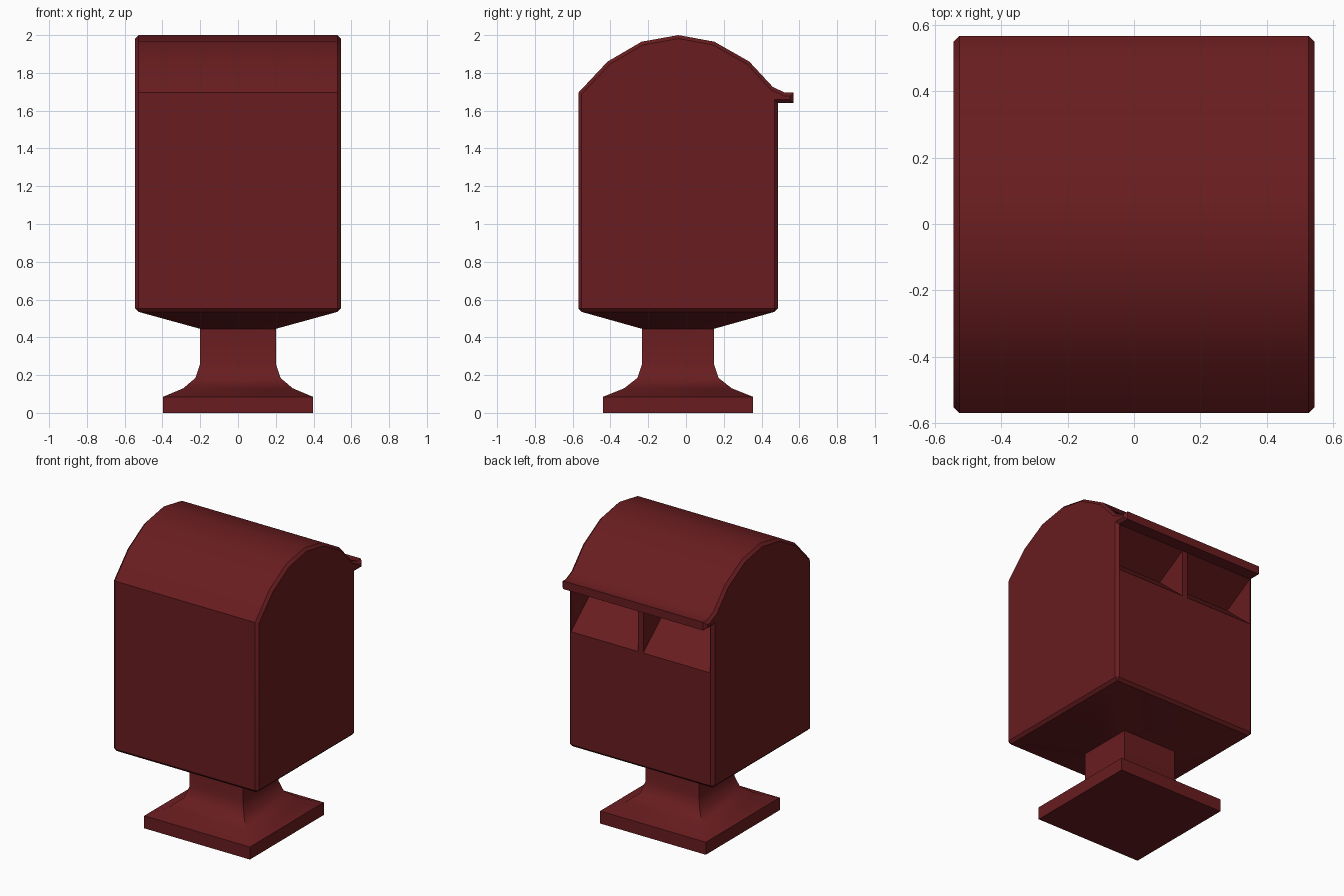
import bpy, bmesh

if "Cube" in bpy.data.objects:
    bpy.data.objects.remove(bpy.data.objects["Cube"])

CY = -0.0425  # centre of the body and stand in y

red = bpy.data.materials.new("dark_red")
red.diffuse_color = (0.14, 0.012, 0.014, 1)
red.use_nodes = True
red.node_tree.nodes["Principled BSDF"].inputs["Base Color"].default_value = red.diffuse_color


def make(name, bm):
    bmesh.ops.recalc_face_normals(bm, faces=bm.faces)
    me = bpy.data.meshes.new(name)
    bm.to_mesh(me)
    bm.free()
    ob = bpy.data.objects.new(name, me)
    bpy.context.collection.objects.link(ob)
    me.materials.append(red)
    return ob


def prism(profile, x0, x1):
    bm = bmesh.new()
    a = [bm.verts.new((x0, y, z)) for y, z in profile]
    b = [bm.verts.new((x1, y, z)) for y, z in profile]
    bm.faces.new(a)
    bm.faces.new(b[::-1])
    n = len(profile)
    for i in range(n):
        j = (i + 1) % n
        bm.faces.new((a[i], b[i], b[j], a[j]))
    bmesh.ops.recalc_face_normals(bm, faces=bm.faces)
    return bm


def activate(ob):
    bpy.ops.object.select_all(action='DESELECT')
    ob.select_set(True)
    bpy.context.view_layer.objects.active = ob


def smooth(ob):
    activate(ob)
    bpy.ops.object.shade_smooth_by_angle(angle=0.6)


# Body: side profile with arched roof and projecting rear lip
HX, BOTTOM = 0.545, 0.535
profile = [(-0.57, BOTTOM), (-0.57, 1.695), (-0.415, 1.86), (-0.235, 1.965),
           (-0.04, 2.0), (0.15, 1.965), (0.335, 1.86), (0.46, 1.725),
           (0.525, 1.695), (0.568, 1.695), (0.568, 1.64), (0.487, 1.64),
           (0.487, BOTTOM)]
bm = prism(profile, -HX, HX)
edges = []
for e in bm.edges:
    p, q = (v.co for v in e.verts)
    if p.x * q.x > 0 or (p.z < 0.54 and q.z < 0.54):
        edges.append(e)
bmesh.ops.bevel(bm, geom=edges, offset=0.018, segments=1, affect='EDGES')
body = make("body", bm)

# Two wedge-shaped letter slots under the lip
slot = [(0.51, 1.298), (0.487, 1.32), (0.27, 1.51), (0.487, 1.638), (0.51, 1.638)]
for x0, x1 in ((-0.522, -0.02), (0.02, 0.522)):
    cutter = make("slot_cutter", prism(slot, x0, x1))
    cutter.hide_render = True
    mod = body.modifiers.new("slot", 'BOOLEAN')
    mod.operation = 'DIFFERENCE'
    mod.solver = 'EXACT'
    mod.object = cutter
    activate(body)
    bpy.ops.object.modifier_apply(modifier=mod.name)
    bpy.data.objects.remove(cutter)
smooth(body)

# Stand: square rings from the foot up to the underside of the body
rings = [(0.397, 0.397, 0), (0.397, 0.397, 0.085), (0.29, 0.285, 0.13),
         (0.225, 0.215, 0.185), (0.2, 0.19, 0.26), (0.2, 0.19, 0.445),
         (HX - 0.018, 0.511, BOTTOM)]
bm = bmesh.new()
loops = [[bm.verts.new((sx * hx, CY + sy * hy, z))
          for sx, sy in ((-1, -1), (1, -1), (1, 1), (-1, 1))]
         for hx, hy, z in rings]
bm.faces.new(loops[0])
for lo, hi in zip(loops, loops[1:]):
    for i in range(4):
        j = (i + 1) % 4
        bm.faces.new((lo[i], lo[j], hi[j], hi[i]))
smooth(make("stand", bm))
